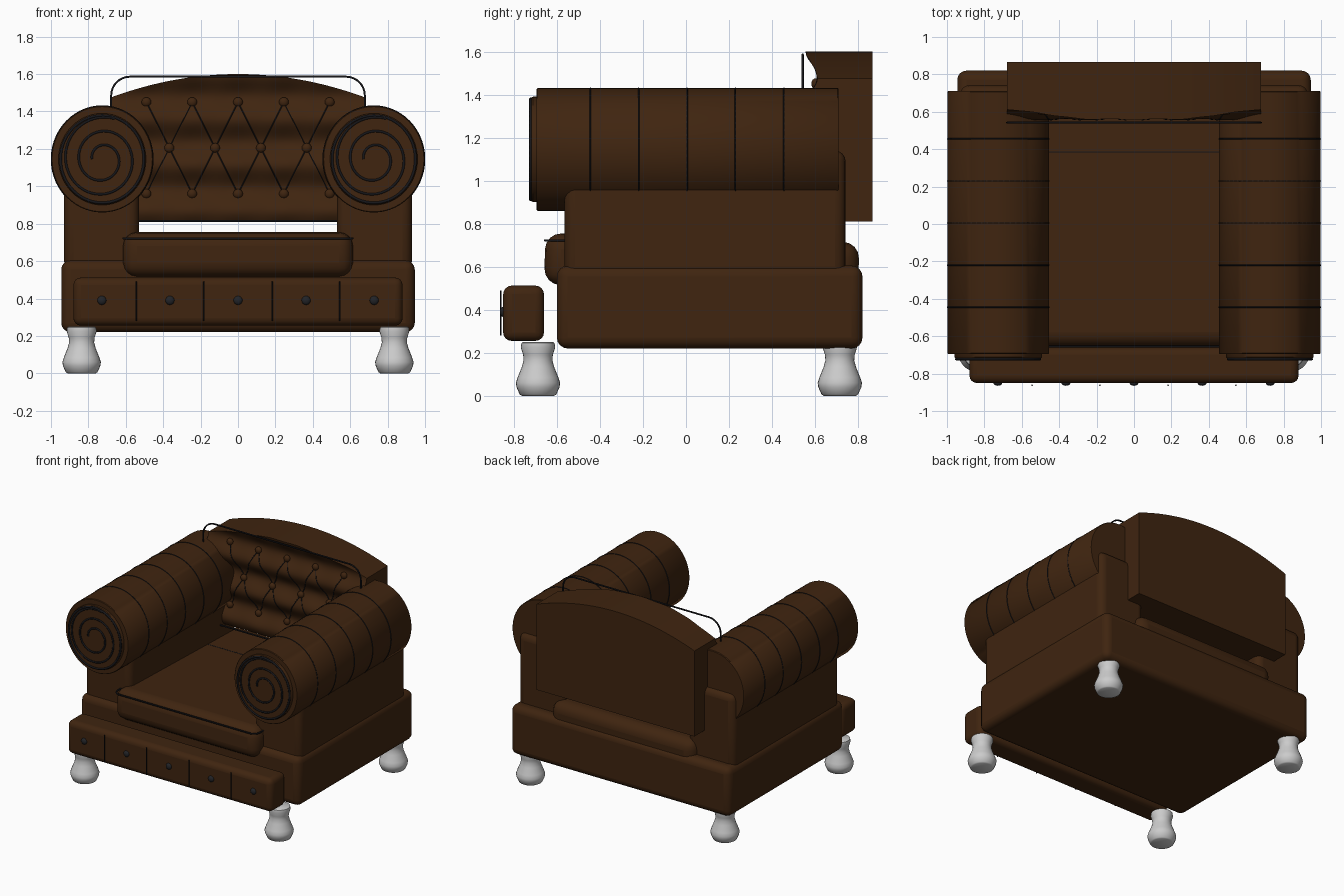
import bpy, bmesh, math
from mathutils import Vector

if "Cube" in bpy.data.objects:
    bpy.data.objects.remove(bpy.data.objects["Cube"])


def material(name, rgb):
    m = bpy.data.materials.new(name)
    m.diffuse_color = (*rgb, 1)
    m.use_nodes = True
    m.node_tree.nodes["Principled BSDF"].inputs["Base Color"].default_value = m.diffuse_color
    return m


LEATHER = material("brown leather", (0.050, 0.018, 0.005))
PIPING = material("black piping", (0.008, 0.008, 0.010))
STUD = material("dark stud", (0.016, 0.017, 0.020))
METAL = material("pale metal", (0.60, 0.60, 0.60))


def finish(bm, name, mat, bevel=0.0, segments=4):
    bmesh.ops.recalc_face_normals(bm, faces=bm.faces)
    me = bpy.data.meshes.new(name)
    bm.to_mesh(me)
    bm.free()
    ob = bpy.data.objects.new(name, me)
    bpy.context.collection.objects.link(ob)
    me.materials.append(mat)
    if bevel:
        mod = ob.modifiers.new("rounding", 'BEVEL')
        mod.width, mod.segments = bevel, segments
        mod.limit_method, mod.angle_limit = 'ANGLE', math.radians(45)
    bpy.ops.object.select_all(action='DESELECT')
    ob.select_set(True)
    bpy.context.view_layer.objects.active = ob
    bpy.ops.object.shade_smooth_by_angle(angle=math.radians(40))
    return ob


def box(name, lo, hi, mat, bevel):
    bm = bmesh.new()
    bmesh.ops.create_cube(bm, size=1)
    for v in bm.verts:
        v.co = Vector(lo[i] + (v.co[i] + 0.5) * (hi[i] - lo[i]) for i in range(3))
    return finish(bm, name, mat, bevel)


def lathe(name, profile, place, mat, n=32):
    """Rings of (radius, height); place(r*cos, r*sin, height) gives the position."""
    bm = bmesh.new()
    rings = [[bm.verts.new(place(r * math.cos(2 * math.pi * i / n), r * math.sin(2 * math.pi * i / n), h))
              for i in range(n)] for r, h in profile]
    for a, b in zip(rings, rings[1:]):
        for i in range(n):
            bm.faces.new((a[i], a[(i + 1) % n], b[(i + 1) % n], b[i]))
    bm.faces.new(rings[0])
    bm.faces.new(rings[-1])
    return finish(bm, name, mat)


def cord(name, paths, radius, mat, closed=False):
    cu = bpy.data.curves.new(name, 'CURVE')
    cu.dimensions, cu.bevel_depth, cu.bevel_resolution = '3D', radius, 1
    cu.use_fill_caps = True
    for pts in paths:
        sp = cu.splines.new('POLY')
        sp.points.add(len(pts) - 1)
        for p, co in zip(sp.points, pts):
            p.co = (*co, 1)
        sp.use_cyclic_u = closed
    cu.materials.append(mat)
    ob = bpy.data.objects.new(name, cu)
    bpy.context.collection.objects.link(ob)
    bpy.ops.object.select_all(action='DESELECT')
    ob.select_set(True)
    bpy.context.view_layer.objects.active = ob
    bpy.ops.object.convert(target='MESH')


def rounded_rect(u0, u1, v0, v1, r, n=8):
    corners = [(u1 - r, v1 - r), (u0 + r, v1 - r), (u0 + r, v0 + r), (u1 - r, v0 + r)]
    return [(cu + r * math.cos(a), cv + r * math.sin(a))
            for k, (cu, cv) in enumerate(corners)
            for a in [math.pi / 2 * (k + i / n) for i in range(n + 1)]]


def buttons(name, spots, radius, depth, mat):
    bm = bmesh.new()
    for p in spots:
        new = bmesh.ops.create_uvsphere(bm, u_segments=16, v_segments=8, radius=radius)["verts"]
        for v in new:
            v.co = Vector((v.co.x, v.co.y * depth / radius, v.co.z)) + Vector(p)
    finish(bm, name, mat)


# Base and front rail
box("base", (-0.945, -0.60, 0.22), (0.945, 0.82, 0.605), LEATHER, 0.05)
box("front_rail", (-0.88, -0.85, 0.255), (0.88, -0.66, 0.512), LEATHER, 0.04)
cord("rail_seams", [[(x, -0.862, 0.28), (x, -0.862, 0.49)] for x in (-0.545, -0.182, 0.182, 0.545)],
     0.004, PIPING)
buttons("rail_studs", [(0.364 * i, -0.85, 0.39) for i in range(-2, 3)], 0.024, 0.015, STUD)

# Seat cushion, tilted slightly backwards, with its piping
seat = box("seat_cushion", (-0.615, -0.73, -0.12), (0.615, 0.73, 0.12), LEATHER, 0.075)
seat.location = (0, 0.073, 0.615)
seat.rotation_euler.x = -0.03
cord("seat_piping", [[(x, y, 0.722) for x, y in rounded_rect(-0.612, 0.612, -0.655, 0.385, 0.05)]],
     0.006, PIPING, True)

# Arms: upright box, rolled top, end disc, scroll and seams
RX, RZ, AX, AZ = 0.272, 0.285, 0.726, 1.145
for side, s in (("left", -1), ("right", 1)):
    x0, x1 = sorted((s * 0.53, s * 0.93))
    box(side + "_arm_panel", (x0, -0.565, 0.55), (x1, 0.742, 1.14), LEATHER, 0.05)

    def place(u, v, h):
        return (s * AX + u * RX, h, AZ + v * RZ)

    lathe(side + "_arm_roll", [(0.985, -0.695), (1, -0.69), (1, 0.705), (0.985, 0.71)], place, LEATHER, 56)
    lathe(side + "_arm_end_disc", [(0.86, -0.68), (0.86, -0.712), (0.83, -0.722)], place, LEATHER, 56)
    ring = [2 * math.pi * i / 56 for i in range(56)]
    cord(side + "_arm_seams",
         [[place(1.0 * math.cos(a), 1.0 * math.sin(a), y) for a in ring]
          for y in (-0.445, -0.22, 0.005, 0.23, 0.455)], 0.0035, PIPING, True)
    cord(side + "_arm_ring", [[place(0.82 * math.cos(a), 0.82 * math.sin(a), -0.722) for a in ring]],
         0.008, PIPING, True)
    scroll = []
    for i in range(111):
        t = i / 110
        r, a = 0.2 + 0.60 * t, math.pi - t * 2 * math.pi * 2.3
        scroll.append(place(r * math.cos(a), r * math.sin(a), -0.724))
    cord(side + "_arm_scroll", [scroll], 0.007, PIPING)


# Backrest: arched slab with a padded, wavy front
def back_top(x):
    return 1.6 - 0.125 * (x / 0.68) ** 2


def back_front(x, z):
    wave = math.cos(2 * math.pi * (z - 1.48) / 0.245)
    return 0.585 + 0.03 * wave * (0.88 + 0.12 * math.cos(2 * math.pi * x / 0.245))


NX, NZ = 48, 44
bm = bmesh.new()
grid = []
for i in range(NX + 1):
    x = -0.68 + 1.36 * i / NX
    col = [0.81 + (back_top(x) - 0.81) * j / NZ for j in range(NZ + 1)]
    grid.append([bm.verts.new((x, back_front(x, z), z)) for z in col])
for i in range(NX):
    for j in range(NZ):
        bm.faces.new((grid[i][j], grid[i + 1][j], grid[i + 1][j + 1], grid[i][j + 1]))
rim = [e for e in bm.edges if e.is_boundary]
out = bmesh.ops.extrude_edge_only(bm, edges=rim)["geom"]
for v in out:
    if isinstance(v, bmesh.types.BMVert):
        v.co.y = 0.867
bmesh.ops.contextual_create(bm, geom=[e for e in bm.edges if e.is_boundary])
finish(bm, "backrest", LEATHER)

# Backrest tufting: button rows, diamond seams and outline piping
rows = [(z, [0.245 * (i - (n - 1) / 2) for i in range(n)]) for z, n in ((1.45, 5), (1.205, 4), (0.96, 5))]
buttons("back_buttons", [(x, back_front(x, z) - 0.004, z) for z, xs in rows for x in xs], 0.026, 0.02, LEATHER)
seams = []
for (za, xa), (zb, xb) in zip(rows, rows[1:]):
    for a in xa:
        for b in xb:
            if abs(a - b) < 0.15:
                pts = [(a + (b - a) * k / 12, za + (zb - za) * k / 12) for k in range(13)]
                seams.append([(x, back_front(x, z) - 0.001, z) for x, z in pts])
cord("back_diamond_seams", seams, 0.003, PIPING)
cord("back_piping", [[(x, 0.542, z) for x, z in rounded_rect(-0.678, 0.678, 0.815, 1.586, 0.1)]],
     0.006, PIPING, True)

# Turned feet
FOOT = [(0.075, 0), (0.085, 0.006), (0.1, 0.04), (0.103, 0.06), (0.095, 0.085), (0.075, 0.135),
        (0.067, 0.165), (0.069, 0.19), (0.08, 0.225), (0.077, 0.245), (0.07, 0.25)]
for fb, y in (("front", -0.688), ("back", 0.715)):
    for side, s in (("left", -1), ("right", 1)):
        lathe(f"{fb}_{side}_foot", FOOT, lambda u, v, h: (s * 0.836 + u, y + v, h), METAL, 28)
